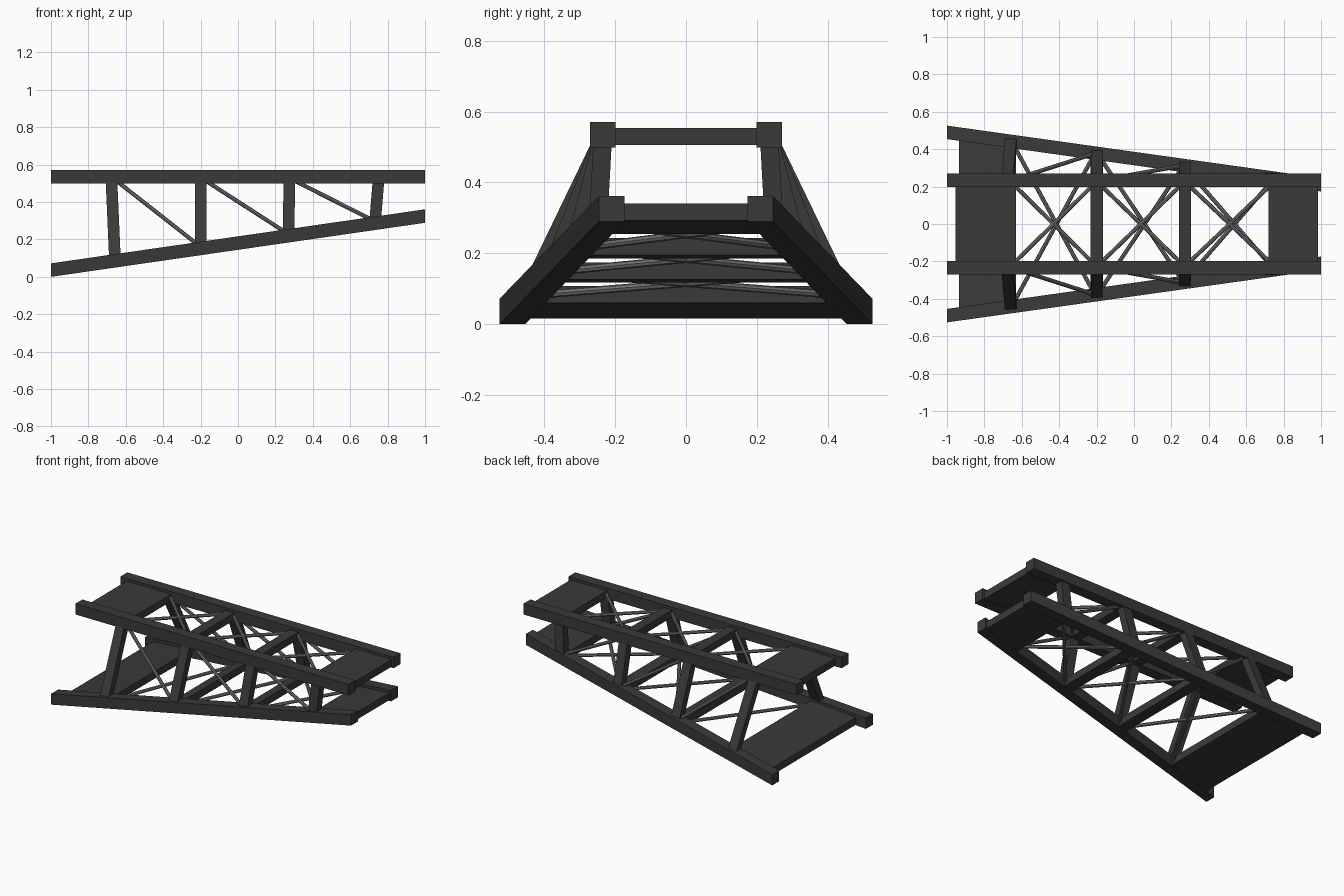
import bpy, bmesh, math
from mathutils import Vector

if "Cube" in bpy.data.objects:
    bpy.data.objects.remove(bpy.data.objects["Cube"])


def material(name, v):
    m = bpy.data.materials.new(name)
    m.diffuse_color = (v, v, v, 1)
    m.use_nodes = True
    m.node_tree.nodes["Principled BSDF"].inputs["Base Color"].default_value = m.diffuse_color
    return m


DARK = material("dark grey steel", 0.042)
ROD = material("mid grey rod", 0.17)


def add(name, bm, mat):
    bmesh.ops.recalc_face_normals(bm, faces=bm.faces)
    me = bpy.data.meshes.new(name)
    bm.to_mesh(me)
    bm.free()
    me.materials.append(mat)
    ob = bpy.data.objects.new(name, me)
    bpy.context.collection.objects.link(ob)
    return ob


def loft(name, ring_a, ring_b):
    """Solid between two four-point sections."""
    bm = bmesh.new()
    a = [bm.verts.new(p) for p in ring_a]
    b = [bm.verts.new(p) for p in ring_b]
    bm.faces.new(a)
    bm.faces.new(b)
    for i in range(4):
        j = (i + 1) % 4
        bm.faces.new((a[i], a[j], b[j], b[i]))
    return add(name, bm, DARK)


CORNERS = ((-1, -1), (1, -1), (1, 1), (-1, 1))


def section_x(x, y, z, hy, hz):
    return [(x, y + s * hy, z + t * hz) for s, t in CORNERS]


def section_z(x, y, z, hx, hy):
    return [(x + s * hx, y + t * hy, z) for s, t in CORNERS]


def rod(name, p, q, r=0.011, n=8):
    p, q = Vector(p), Vector(q)
    bm = bmesh.new()
    bmesh.ops.create_cone(bm, cap_ends=True, segments=n, radius1=r, radius2=r,
                          depth=(q - p).length)
    ob = add(name, bm, ROD)
    ob.location = (p + q) / 2
    ob.rotation_euler = (q - p).to_track_quat('Z', 'Y').to_euler()


# Centre lines of the level upper chords and the rising, converging lower chords
def upper(x):
    return 0.235, 0.535


def lower(x):
    return 0.49 - 0.14 * (x + 1), 0.036 + 0.1445 * (x + 1)


POSTS = [(-0.677, -0.658), (-0.2, -0.198), (0.275, 0.27), (0.752, 0.733)]  # top x, bottom x

for level, line in (("upper", upper), ("lower", lower)):
    # long chords on both sides
    for s in (-1, 1):
        ends = [section_x(x, s * line(x)[0], line(x)[1], 0.036, 0.036) for x in (-1, 1)]
        loft(f"{level}_chord", *ends)

    # end plates and cross beams between the chords
    start = -0.955 if level == "upper" else -0.935
    spans = [("end_plate", start, -0.63), ("cross_beam", -0.232, -0.167),
             ("cross_beam", 0.24, 0.305), ("end_plate", 0.718, 0.985)]
    for part, x0, x1 in spans:
        ends = [section_x(x, 0, line(x)[1] - 0.006, line(x)[0] - 0.02, 0.024) for x in (x0, x1)]
        loft(f"{level}_{part}", *ends)

    # crossed rods in each bay
    for x0, x1 in ((-0.635, -0.225), (-0.172, 0.245), (0.298, 0.725)):
        for s in (-1, 1):
            (y0, z0), (y1, z1) = line(x0), line(x1)
            rod(f"{level}_cross_rod", (x0, s * (y0 - 0.033), z0 - 0.005),
                (x1, -s * (y1 - 0.033), z1 - 0.005))

for s in (-1, 1):
    # leaning posts
    for xt, xb in POSTS:
        (yt, zt), (yb, zb) = upper(xt), lower(xb)
        loft("side_post", section_z(xt, s * yt, zt - 0.01, 0.031, 0.026),
             section_z(xb, s * yb, zb + 0.01, 0.031, 0.026))
    # side diagonals from a post's top to the next post's foot
    for (xt, _), (_, xb) in zip(POSTS, POSTS[1:]):
        (yt, zt), (yb, zb) = upper(xt), lower(xb)
        rod("side_diagonal", (xt + 0.025, s * yt, zt - 0.02), (xb - 0.01, s * yb, zb + 0.015))
